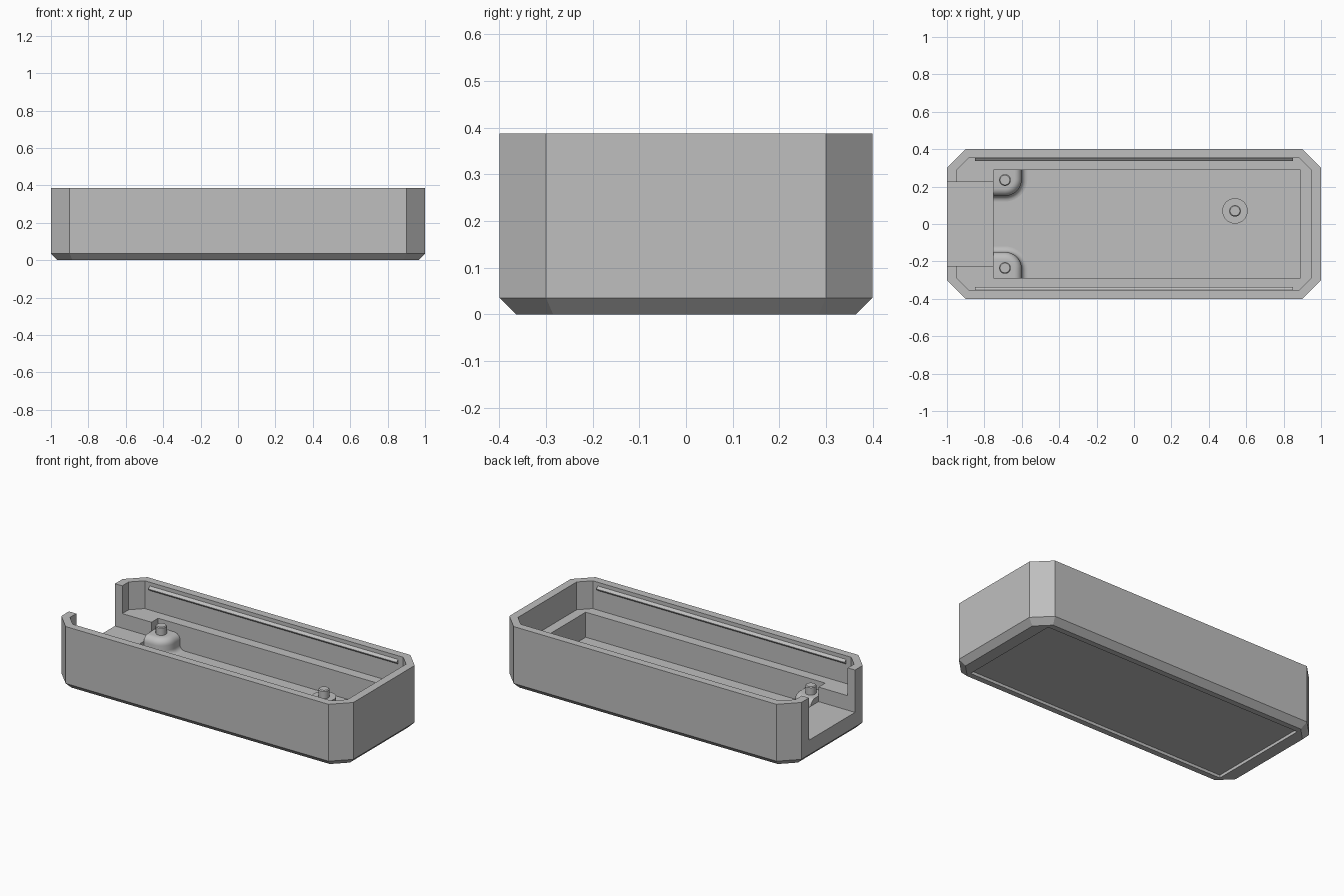
import bpy, bmesh, math
from mathutils import Vector

cube = bpy.data.objects.get("Cube")
if cube:
    bpy.data.objects.remove(cube, do_unlink=True)

grey = bpy.data.materials.new("plain grey")
grey.use_nodes = True
colour = (0.52, 0.52, 0.52, 1)
grey.diffuse_color = colour
grey.node_tree.nodes["Principled BSDF"].inputs["Base Color"].default_value = colour


def loft(name, rings):
    """Skin a stack of equal-length rings and cap both ends."""
    bm = bmesh.new()
    loops = [[bm.verts.new(p) for p in ring] for ring in rings]
    n = len(loops[0])
    for a, b in zip(loops, loops[1:]):
        for i in range(n):
            j = (i + 1) % n
            bm.faces.new((a[i], a[j], b[j], b[i]))
    bm.faces.new(loops[0][::-1])
    bm.faces.new(loops[-1])
    bmesh.ops.recalc_face_normals(bm, faces=bm.faces)
    mesh = bpy.data.meshes.new(name)
    bm.to_mesh(mesh)
    bm.free()
    mesh.materials.append(grey)
    obj = bpy.data.objects.new(name, mesh)
    bpy.context.collection.objects.link(obj)
    return obj


def octagon(x, y, c, z):
    quarter = [(x, y - c), (x - c, y)]
    pts = quarter + [(-a, b) for a, b in quarter[::-1]]
    pts += [(-a, -b) for a, b in pts]
    return [(a, b, z) for a, b in pts]


def box(name, x0, x1, y, z0, z1):
    return loft(name, [[(x0, -y, z), (x1, -y, z), (x1, y, z), (x0, y, z)] for z in (z0, z1)])


def circle(cx, cy, r, z, n=32):
    return [(cx + r * math.cos(i * math.tau / n), cy + r * math.sin(i * math.tau / n), z)
            for i in range(n)]


def smooth(obj):
    bpy.ops.object.select_all(action="DESELECT")
    obj.select_set(True)
    bpy.context.view_layer.objects.active = obj
    bpy.ops.object.shade_smooth_by_angle(angle=math.radians(35))


TOP, LEDGE, NOTCH, FLOOR, BOSS, PIN = 0.387, 0.215, 0.125, 0.06, 0.16, 0.21

# Outer shell with a bevelled underside
shell = loft("tray_shell", [octagon(0.965, 0.365, 0.08, 0),
                            octagon(1, 0.4, 0.1, 0.035),
                            octagon(1, 0.4, 0.1, TOP)])

# Cavity, pocket, end opening and underside recess
cutters = [
    loft("cavity_cutter", [octagon(0.95, 0.352, 0.065, z) for z in (LEDGE, 0.5)]),
    box("pocket_cutter", -0.75, 0.89, 0.29, FLOOR, 0.45),
    box("opening_cutter", -1.1, -0.7, 0.225, NOTCH, 0.55),
    box("recess_cutter", -0.89, 0.89, 0.33, -0.1, 0.018),
]
for cutter in cutters:
    mod = shell.modifiers.new(cutter.name, "BOOLEAN")
    mod.operation = "DIFFERENCE"
    mod.solver = "EXACT"
    mod.object = cutter
bpy.context.view_layer.update()
evaluated = shell.evaluated_get(bpy.context.evaluated_depsgraph_get())
cut_mesh = bpy.data.meshes.new_from_object(evaluated)
shell.modifiers.clear()
shell.data = cut_mesh
for cutter in cutters:
    bpy.data.objects.remove(cutter, do_unlink=True)


def boss_ring(side, grow, z):
    """Corner outline with one rounded corner, offset outward by grow."""
    x1, y1, r = -0.6 + grow, 0.15 - grow, 0.09 + grow
    pts = [(-0.75, 0.29), (x1, 0.29)]
    for i in range(11):
        a = i * math.pi / 20
        pts.append((x1 - r + r * math.cos(a), y1 + r - r * math.sin(a)))
    pts.append((-0.75, y1))
    return [(x, side * y, z) for x, y in pts]


def pin(name, x, y):
    smooth(loft(name, [circle(x, y, 0.031, BOSS - 0.01), circle(x, y, 0.031, PIN - 0.005),
                       circle(x, y, 0.026, PIN)]))


# Corner bosses with rounded top edge and flared foot, rails, pins
for side, label in ((1, "back"), (-1, "front")):
    rings = []
    for i in range(7):
        a = i * math.pi / 12
        rings.append(boss_ring(side, 0.03 - 0.03 * math.sin(a), FLOOR + 0.03 - 0.03 * math.cos(a)))
    for i in range(7):
        a = i * math.pi / 12
        rings.append(boss_ring(side, -0.04 + 0.04 * math.cos(a), BOSS - 0.04 + 0.04 * math.sin(a)))
    smooth(loft(label + "_corner_boss", rings))
    pin(label + "_pin", -0.69, side * 0.235)
    profile = [(0.353, 0.335), (0.336, 0.348), (0.336, 0.352), (0.353, 0.365)]
    loft(label + "_snap_rail", [[(x, side * y, z) for y, z in profile] for x in (-0.85, 0.85)])

# Round post on the pocket floor
smooth(loft("round_post", [circle(0.54, 0.07, 0.068, z) for z in (FLOOR - 0.01, BOSS)]))
pin("post_pin", 0.54, 0.07)
